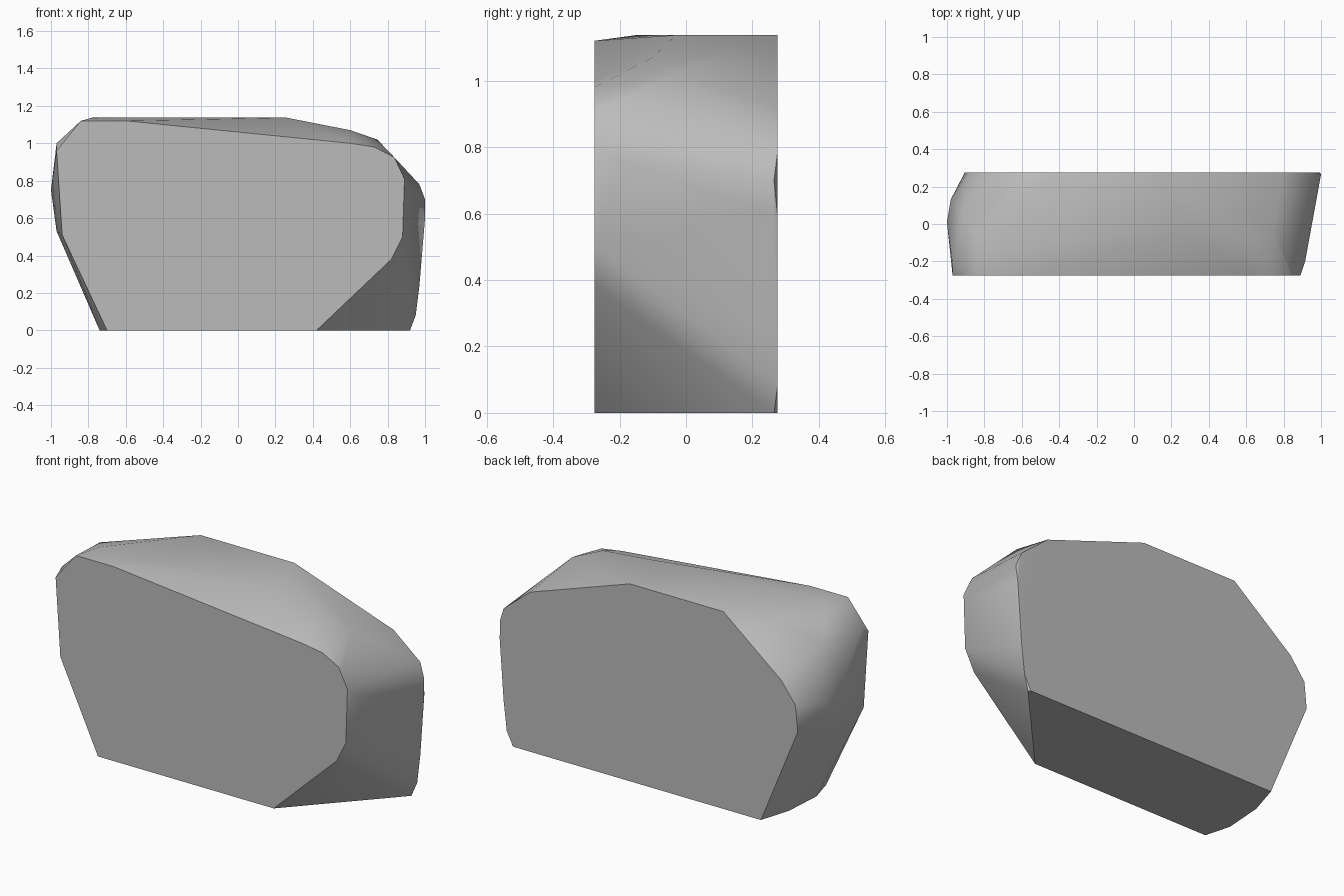
import bpy
import bmesh
from math import radians

# Remove the default cube
default_cube = bpy.data.objects.get("Cube")
if default_cube:
    bpy.data.objects.remove(default_cube, do_unlink=True)


def make_material(name, colour):
    material = bpy.data.materials.new(name)
    material.use_nodes = True
    material.diffuse_color = colour
    material.node_tree.nodes["Principled BSDF"].inputs["Base Color"].default_value = colour
    return material


HALF_DEPTH = 0.275

# Flat front face outline (x, z)
front_outline = [
    (-.70, 0), (.42, 0), (.82, .38), (.88, .5), (.89, .81), (.835, .925),
    (.73, .98), (.6, 1.0), (-.6, 1.12), (-.84, 1.12), (-.97, .96), (-.94, .51),
]

# Flat back face outline (x, z)
back_outline = [
    (-.67, 0), (.91, 0), (.95, .08), (.97, .25), (.995, .6), (.97, .78),
    (.8, .92), (.166, 1.137), (-.43, 1.137), (-.8, .84), (-.89, .72), (-.905, .57),
]

# Bulging corners of the rim between the two faces (x, y, z)
top_corners = [
    (-.78, -.15, 1.137), (.26, -.03, 1.137), (.6, -.1, 1.07),
    (.745, -.03, 1.02), (-.88, 0, 1.08),
]
left_end_corners = [
    (1, .265, .7), (1, .265, .6), (.97, .265, .24), (.92, .265, 0),
    (.915, -.2, .76), (.845, -.26, .915),
]
right_end_corners = [
    (-.97, -.215, 1), (-.92, .06, 1.02), (-1, .01, .75), (-.98, .13, .7),
    (-.97, 0, .53), (-.74, -.13, 0), (-.725, .095, 0),
]

# Wrap all corners in one convex stone
bm = bmesh.new()
for outline, y in ((front_outline, -HALF_DEPTH), (back_outline, HALF_DEPTH)):
    for x, z in outline:
        bm.verts.new((x, y, z))
for corner in top_corners + left_end_corners + right_end_corners:
    bm.verts.new(corner)

hull = bmesh.ops.convex_hull(bm, input=bm.verts[:])
loose = {v for v in hull["geom_interior"] + hull["geom_unused"]
         if isinstance(v, bmesh.types.BMVert) and v.is_valid}
bmesh.ops.delete(bm, geom=list(loose), context="VERTS")

# Merge the coplanar triangles of the flat faces
bmesh.ops.dissolve_limit(bm, angle_limit=radians(0.5), verts=bm.verts[:], edges=bm.edges[:])
bmesh.ops.recalc_face_normals(bm, faces=bm.faces[:])

mesh = bpy.data.meshes.new("stone_slab")
bm.to_mesh(mesh)
bm.free()
mesh.materials.append(make_material("stone_grey", (0.5, 0.5, 0.5, 1)))

stone = bpy.data.objects.new("stone_slab", mesh)
bpy.context.collection.objects.link(stone)

# Soft shading on the rim, crisp edges around the flat faces
bpy.ops.object.select_all(action="DESELECT")
stone.select_set(True)
bpy.context.view_layer.objects.active = stone
bpy.ops.object.shade_smooth_by_angle(angle=radians(35))
